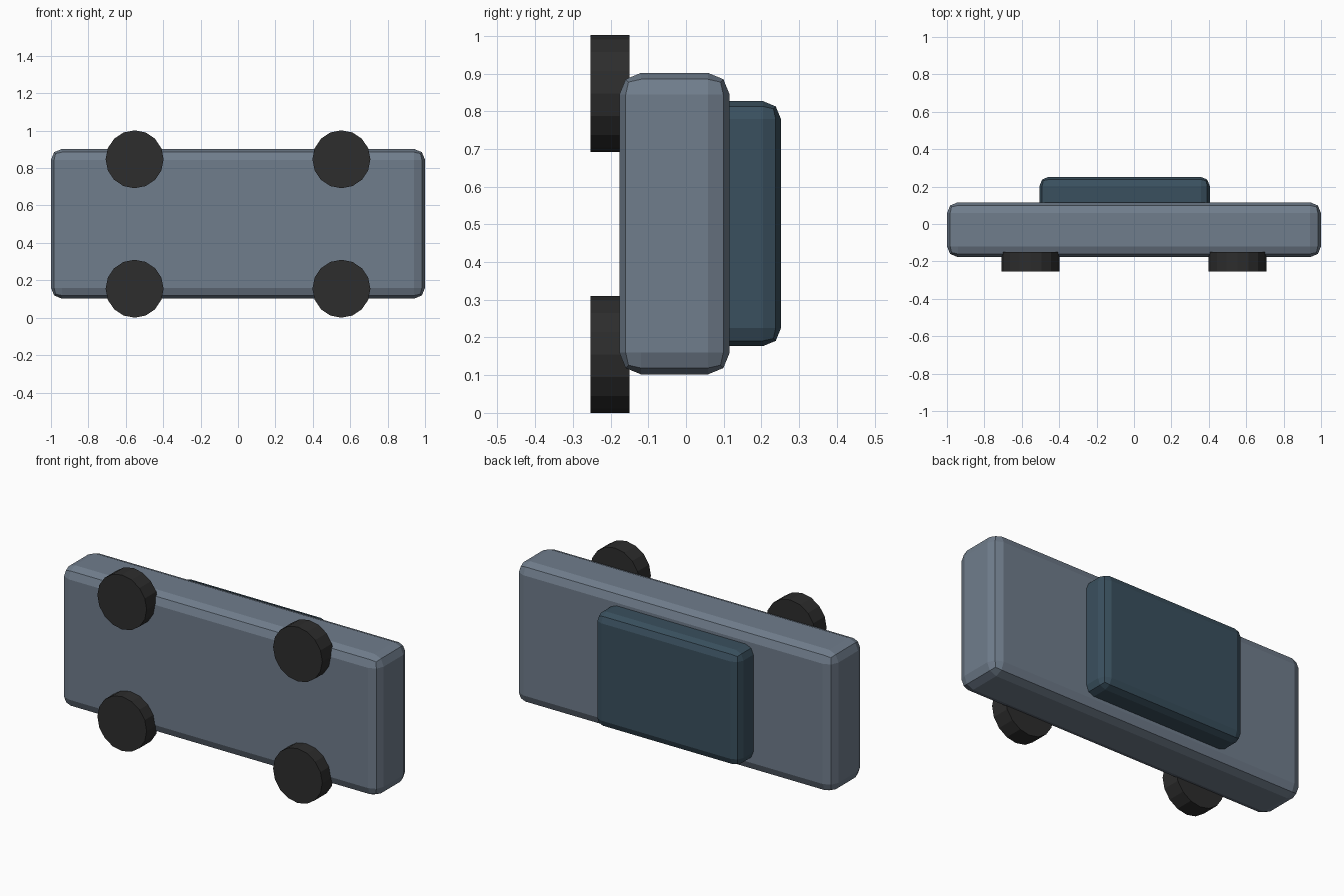
import bpy
import math

if "Cube" in bpy.data.objects:
    bpy.data.objects.remove(bpy.data.objects["Cube"])


def material(name, color):
    m = bpy.data.materials.new(name)
    m.diffuse_color = (*color, 1.0)
    m.use_nodes = True
    m.node_tree.nodes["Principled BSDF"].inputs["Base Color"].default_value = m.diffuse_color
    return m


body_paint = material("slate grey paint", (0.162, 0.205, 0.262))
cabin_paint = material("dark blue grey", (0.042, 0.080, 0.112))
rubber = material("black rubber", (0.026, 0.026, 0.026))


def rounded_box(name, lo, hi, bevel, mat):
    """Box between two corners with all edges bevelled."""
    centre = [(a + b) / 2 for a, b in zip(lo, hi)]
    bpy.ops.mesh.primitive_cube_add(size=1, location=centre)
    ob = bpy.context.object
    ob.name = name
    ob.scale = [b - a for a, b in zip(lo, hi)]
    bpy.ops.object.transform_apply(location=False, rotation=False, scale=True)
    mod = ob.modifiers.new("rounded edges", "BEVEL")
    mod.width = bevel
    mod.segments = 2
    mod.limit_method = 'NONE'
    ob.data.materials.append(mat)
    return ob


# Lower body and cabin
rounded_box("body", (-1.0, -0.177, 0.102), (1.0, 0.116, 0.902), 0.058, body_paint)
rounded_box("cabin", (-0.505, 0.03, 0.177), (0.405, 0.252, 0.827), 0.048, cabin_paint)

# Four 16-sided wheels
for side, x in (("left", -0.553), ("right", 0.553)):
    for level, z in (("lower", 0.155), ("upper", 0.847)):
        bpy.ops.mesh.primitive_cylinder_add(
            vertices=16, radius=0.155, depth=0.103,
            location=(x, -0.2015, z), rotation=(math.pi / 2, 0, 0))
        wheel = bpy.context.object
        wheel.name = f"wheel_{level}_{side}"
        wheel.data.materials.append(rubber)
